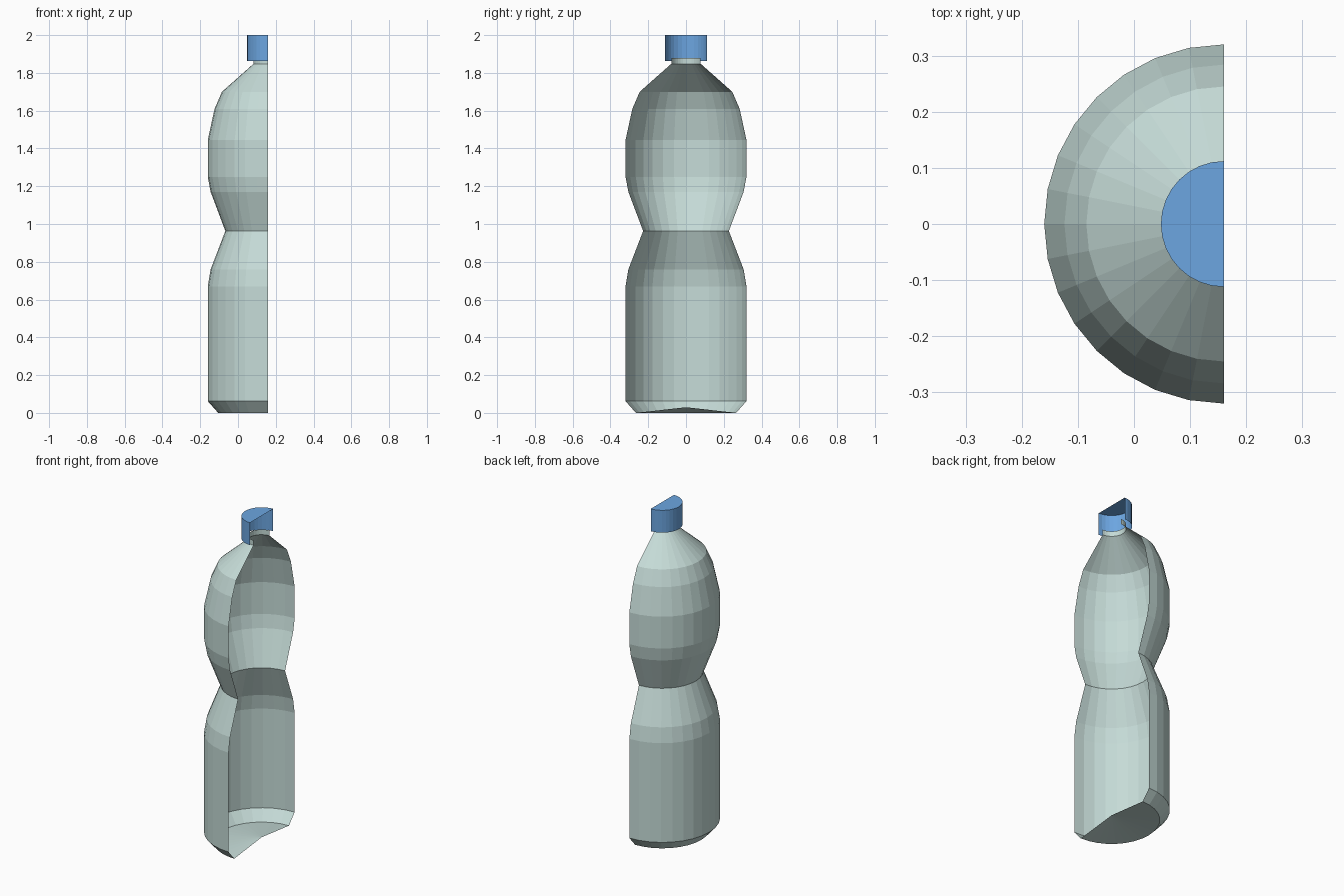
import bpy, bmesh
from math import sin, cos, pi

if "Cube" in bpy.data.objects:
    bpy.data.objects.remove(bpy.data.objects["Cube"])

AXIS_X = 0.16   # bottle axis, which lies on the open cut plane
STEPS = 16      # facets around the half turn


def material(name, color):
    m = bpy.data.materials.new(name)
    m.diffuse_color = color
    m.use_nodes = True
    m.node_tree.nodes["Principled BSDF"].inputs["Base Color"].default_value = m.diffuse_color
    return m


def half_lathe(name, profile, mat):
    """Revolve (radius, z) points, listed bottom to top, around the -x half."""
    bm = bmesh.new()
    rings = []
    for r, z in profile:
        if r == 0:
            rings.append([bm.verts.new((AXIS_X, 0, z))] * (STEPS + 1))
        else:
            rings.append([bm.verts.new((AXIS_X - r * sin(pi * i / STEPS),
                                        r * cos(pi * i / STEPS), z))
                          for i in range(STEPS + 1)])
    for low, high in zip(rings, rings[1:]):
        for i in range(STEPS):
            quad = [low[i], low[i + 1], high[i + 1], high[i]]
            bm.faces.new(list(dict.fromkeys(quad)))
    mesh = bpy.data.meshes.new(name)
    bm.to_mesh(mesh)
    bm.free()
    mesh.materials.append(mat)
    obj = bpy.data.objects.new(name, mesh)
    bpy.context.collection.objects.link(obj)
    return obj


plastic = material("pale_plastic", (0.56, 0.71, 0.68, 1))
blue = material("blue_plastic", (0.15, 0.38, 0.75, 1))

# Body with raised base, pinched waist, shoulder and short neck
half_lathe("bottle_body", [
    (0, 0.03), (0.265, 0), (0.32, 0.062), (0.32, 0.67), (0.305, 0.76),
    (0.227, 0.963), (0.305, 1.17), (0.32, 1.25), (0.32, 1.445),
    (0.284, 1.61), (0.245, 1.70), (0.078, 1.848), (0.078, 1.88)], plastic)

# Screw cap, open underneath
half_lathe("bottle_cap", [(0.112, 1.863), (0.112, 2.0), (0, 2.0)], blue)
